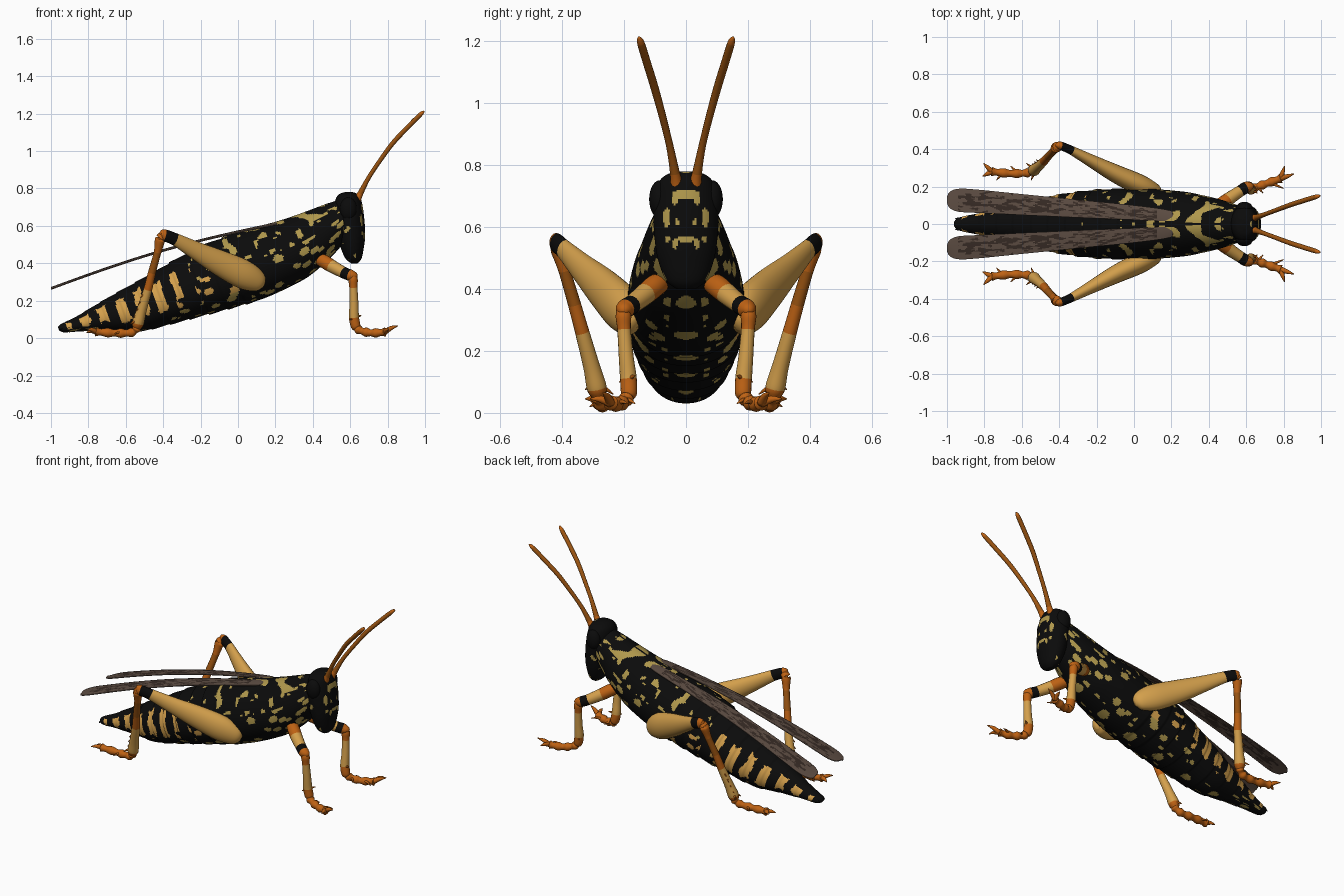
import bpy, bmesh, math
from mathutils import Vector, noise

if "Cube" in bpy.data.objects:
    bpy.data.objects.remove(bpy.data.objects["Cube"])


def material(name, r, g, b):
    m = bpy.data.materials.new(name)
    lin = [((c / 255 + 0.055) / 1.055) ** 2.4 if c > 10 else c / 255 / 12.92 for c in (r, g, b)]
    m.diffuse_color = (*lin, 1)
    m.use_nodes = True
    m.node_tree.nodes["Principled BSDF"].inputs["Base Color"].default_value = m.diffuse_color
    return m


MATS = [material("black", 11, 11, 11), material("tan", 212, 160, 76),
        material("olive_yellow", 176, 152, 76), material("orange", 190, 98, 20),
        material("dark_orange", 158, 86, 18), material("wing_brown", 92, 76, 66),
        material("wing_streak", 54, 42, 36)]
BLACK, TAN, OLIVE, ORANGE, RUST, WING, STREAK = range(7)


def spline(rows, n):
    """Catmull-Rom samples through rows of numbers, n per segment."""
    out = []
    for i in range(len(rows) - 1):
        a, b, c, d = rows[max(i - 1, 0)], rows[i], rows[i + 1], rows[min(i + 2, len(rows) - 1)]
        for k in range(n):
            t = k / n
            out.append([0.5 * (2 * q + (r - p) * t + (2 * p - 5 * q + 4 * r - s) * t * t
                               + (3 * q - p - 3 * r + s) * t ** 3) for p, q, r, s in zip(a, b, c, d)])
    return out + [list(rows[-1])]


def loft(name, rings, rule, mirror=False):
    """Skin closed rings; rule(centre, ring index, side index) gives the colour."""
    bm = bmesh.new()
    vs = [[bm.verts.new(p) for p in r] for r in rings]
    n = len(rings[0])
    for i in range(len(vs) - 1):
        for j in range(n):
            k = (j + 1) % n
            f = bm.faces.new((vs[i][j], vs[i][k], vs[i + 1][k], vs[i + 1][j]))
            f.material_index = rule(f.calc_center_median(), i, j)
    for i, r in ((0, vs[0]), (len(vs) - 2, vs[-1])):
        f = bm.faces.new(r)
        f.material_index = rule(f.calc_center_median(), i, 0)
    bmesh.ops.recalc_face_normals(bm, faces=bm.faces)
    for f in bm.faces:
        f.smooth = True
    me = bpy.data.meshes.new(name)
    bm.to_mesh(me)
    bm.free()
    for m in MATS:
        me.materials.append(m)
    ob = bpy.data.objects.new(name, me)
    bpy.context.collection.objects.link(ob)
    if mirror:
        md = ob.modifiers.new("mirror", 'MIRROR')
        md.use_axis = (False, True, False)
    return ob


def tube(name, rows, cols, flat=1.0, sides=16, n=6):
    """Mirrored limb through (x, y, z, radius) rows with one colour per segment."""
    pts = spline(rows, n)
    rings = []
    for i, p in enumerate(pts):
        t = (Vector(pts[min(i + 1, len(pts) - 1)][:3]) - Vector(pts[max(i - 1, 0)][:3])).normalized()
        ref = Vector((0, 0, 1)) if abs(t.z) < 0.9 or flat != 1 else Vector((1, 0, 0))
        side = t.cross(ref).normalized()
        up = side.cross(t)
        rings.append([Vector(p[:3]) + (side * flat * math.cos(a) + up * math.sin(a)) * max(p[3], 0.001)
                      for a in (2 * math.pi * j / sides for j in range(sides))])
    return loft(name, rings, lambda c, i, j: cols[min(i // n, len(cols) - 1)], True)


def spike(name, a, b, r, col=ORANGE):
    mid = [(p + q) / 2 for p, q in zip(a, b)]
    tube(name, [(*a, r), (mid[0], mid[1], mid[2] + 0.006, r * 0.75), (*b, 0.002)], [col], sides=8, n=3)


# Body: rings square to an axis tilted by 20 degrees
CA, SA = math.cos(math.radians(20)), math.sin(math.radians(20))
SEG = 0.105
body_rows = [(-.885, .385, .365, .015), (-.86, .395, .345, .035), (-.78, .403, .322, .052),
             (-.63, .432, .268, .085), (-.48, .458, .212, .125), (-.32, .483, .193, .155),
             (-.17, .51, .179, .175), (-.02, .53, .165, .186), (.2, .532, .152, .187),
             (.4, .516, .168, .172), (.5, .512, .19, .155), (.6, .512, .23, .135),
             (.68, .513, .27, .115), (.75, .51, .32, .095)]
stations = spline(body_rows, 24)
SIDES = 128
rings = []
for s, top, bot, w in stations:
    k = 1 + (0.04 * (((-s) % SEG) / SEG - 0.5) if s < 0.15 else 0)
    ring = []
    for j in range(SIDES):
        a = 2 * math.pi * j / SIDES
        t = (top + bot) / 2 + (top - bot) / 2 * k * math.cos(a)
        ring.append(Vector((CA * s - SA * t, w * k * math.sin(a) * (1 - 0.1 * math.cos(a)), SA * s + CA * t)))
    rings.append(ring)


def spot(u, v, size):
    """Round spots scattered over a plane."""
    dist, pts = noise.voronoi(Vector((u, v, 0.5)))
    return dist[0] < size and noise.noise(pts[0] * 3.7) > -0.12


def body_colour(c, i, j):
    s = stations[i][0]
    a = abs(math.remainder(2 * math.pi * (j + 0.5) / SIDES, 2 * math.pi))
    n1 = noise.noise(Vector((s, abs(c.y), c.z)) * 15 + Vector((3, 7, 1)))
    n2 = noise.noise(Vector((s * 24, a * 4.2, 5.3)))
    if s < -0.84:                                   # dark tail
        return BLACK
    if s < -0.12 and a < 2.25:                      # banded abdomen
        u = ((s + 0.9) % SEG) / SEG
        half = 0.25 - 0.15 * max(0, (s + 0.3) / 0.2) + 0.16 * n1
        return TAN if abs(u - 0.5) < half and 0.85 + 0.3 * n2 < a < 2.0 + 0.5 * n2 else BLACK
    if a < 1.0 and 0.33 < s < 0.68:                 # marks on the back plate
        return OLIVE if n1 > 0.1 and a > 0.04 else BLACK
    if a < 1.45:                                    # dark flank below the wings
        return OLIVE if n2 > (0.3 if s > 0.25 else 0.4) else BLACK
    if a > 2.85:                                    # row of spots along the belly
        u = ((s + 0.02) % 0.21) / 0.21 - 0.5
        return OLIVE if (u * 0.21 / 0.03) ** 2 + ((math.pi - a) / 0.19) ** 2 < 1 + n1 else BLACK
    return (TAN if a < 2.2 and s < 0.3 else OLIVE) if spot(s * 15, a * 3.4, 0.42 + 0.15 * n1) else BLACK


loft("body", rings, body_colour)

# Head: stacked level rings (z, back x, front x, half width)
head_rows = [(.78, .57, .615, .025), (.768, .54, .642, .065), (.735, .52, .66, .092), (.65, .515, .674, .105),
             (.55, .53, .68, .1), (.48, .55, .672, .086), (.425, .575, .66, .062), (.4, .605, .64, .03)]
rings = [[Vector(((b + f) / 2 + (f - b) / 2 * math.cos(a), w * math.sin(a), z))
          for a in (2 * math.pi * j / 96 for j in range(96))] for z, b, f, w in spline(head_rows, 14)]
# Face marks (y, z, y radius, z radius)
FACE = [(.018, .705, .025, .016), (.036, .688, .01, .018), (.062, .63, .012, .032), (.028, .615, .006, .012),
        (.01, .56, .022, .008), (.035, .545, .008, .016), (.06, .56, .008, .012)]


def head_colour(c, i, j):
    y = abs(c.y)
    if c.x > .61 and any(((y - a) / ry) ** 2 + ((c.z - b) / rz) ** 2 < 1 for a, b, ry, rz in FACE):
        return OLIVE
    return OLIVE if c.x < .63 and noise.noise(Vector((c.x * 30, y * 24, c.z * 20 + 4))) > .38 else BLACK


loft("head", rings, head_colour)

# Eyes
rings = []
for i in range(1, 16):
    t = math.pi * i / 16
    rings.append([Vector((.59 + .045 * math.sin(t) * math.cos(a), .083 + .036 * math.sin(t) * math.sin(a),
                          .69 + .062 * math.cos(t))) for a in (2 * math.pi * j / 24 for j in range(24))])
loft("eye", rings, lambda c, i, j: BLACK, True)

# Antennae
tube("antenna", [(.635, .03, .735, .022), (.655, .036, .775, .016), (.70, .052, .86, .012), (.76, .074, .95, .012),
                 (.83, .1, 1.045, .013), (.91, .126, 1.13, .013), (.975, .146, 1.195, .012), (.995, .152, 1.213, .004)],
     [ORANGE, RUST, RUST, RUST, RUST, RUST, ORANGE], sides=12)

# Wings: thin strips (x, inner y, outer y)
wing_rows = [(.21, .02, .05), (.18, .015, .075), (0, .022, .1), (-.3, .034, .13), (-.6, .048, .16),
             (-.85, .06, .185), (-.94, .066, .188), (-.985, .085, .172), (-1, .115, .145)]
W = 30
rings = []
for x, yi, yo in spline(wing_rows, 24):
    z = .273 + (x + 1) * .288 + .03 * math.sin(math.pi * min(1, (x + 1) / 1.2))
    top = [Vector((x, yi + (yo - yi) * k / W, z - .01 * (k / W) ** 2)) for k in range(W + 1)]
    rings.append(top + [p - Vector((0, 0, .005)) for p in reversed(top)])


def wing_colour(c, i, j):
    v = (j + .5) / W if j < W else 1 - (j - W - .5) / W
    n = noise.noise(Vector((c.x * 26, v * 11, 2.5)))
    return STREAK if -.94 < c.x < .12 and n > 2.4 * abs(abs(v - .5) - .17) - .22 else WING


loft("wing", rings, wing_colour, True)

# Hind legs
tube("hind_thigh", [(.135, .165, .285, .02), (.11, .178, .3, .055), (.03, .21, .34, .078), (-.09, .265, .398, .07),
                    (-.22, .333, .465, .05), (-.335, .394, .527, .034), (-.392, .418, .549, .032),
                    (-.408, .42, .549, .024), (-.418, .42, .545, .01)],
     [TAN, TAN, TAN, TAN, TAN, BLACK, ORANGE, ORANGE], flat=.7, sides=24)
tube("hind_shin", [(-.395, .414, .55, .02), (-.415, .41, .53, .028), (-.43, .392, .46, .02), (-.46, .36, .35, .021),
                   (-.482, .335, .26, .023), (-.515, .305, .15, .027), (-.535, .288, .08, .032),
                   (-.54, .283, .05, .02)],
     [ORANGE, ORANGE, RUST, ORANGE, TAN, TAN, ORANGE])

# Front legs
tube("front_thigh", [(.42, .07, .43, .03), (.46, .1, .41, .036), (.5, .13, .385, .035), (.565, .174, .35, .031),
                     (.598, .195, .337, .031), (.62, .201, .33, .024), (.63, .203, .32, .012)],
     [ORANGE, ORANGE, TAN, BLACK, ORANGE, ORANGE])
tube("front_shin", [(.61, .202, .345, .015), (.615, .202, .315, .025), (.617, .2, .27, .022), (.62, .193, .18, .024),
                    (.62, .186, .11, .027), (.63, .184, .06, .025), (.635, .185, .045, .012)],
     [ORANGE, ORANGE, TAN, TAN, ORANGE, ORANGE])


# Feet: knobbly tubes with paired claws and spurs
def foot(name, path, claws, spurs):
    pts = spline(path, 3)
    tube(name, [(*p, .025 if k % 2 else .018) for k, p in enumerate(pts)], [ORANGE], sides=12, n=4)
    for k, tip in enumerate(claws):
        spike(f"{name}_claw_{k + 1}", path[-1], tip, .015)
    for k, (a, b) in enumerate(spurs):
        spike(f"{name}_spur_{k + 1}", a, b, .009)


foot("hind_foot", [(-.535, .288, .06), (-.57, .274, .03), (-.66, .27, .027), (-.76, .28, .034)],
     [(-.81, .255, .03), (-.805, .325, .045)],
     [((-.535, .29, .09), (-.575, .325, .075)), ((-.53, .28, .08), (-.55, .235, .06)),
      ((-.62, .27, .03), (-.66, .31, .02)), ((-.7, .275, .03), (-.735, .235, .02))])
foot("front_foot", [(.625, .184, .075), (.645, .193, .045), (.71, .217, .028), (.785, .243, .032)],
     [(.855, .268, .065), (.805, .31, .045)],
     [((.625, .185, .1), (.66, .165, .12)), ((.625, .19, .09), (.6, .215, .1)),
      ((.66, .2, .04), (.69, .165, .03)), ((.73, .22, .03), (.8, .19, .03))])

# Shin spines and tail prongs
for k in range(5):
    t = k / 4
    x, y, z = -.487 - .045 * t, .33 - .04 * t, .24 - .14 * t
    spike(f"hind_shin_spine_{k + 1}", (x, y, z), (x - .035, y + .012, z - .025), .007)
spike("tail_prong", (-.92, .02, .06), (-.955, .03, .045), .014, BLACK)
